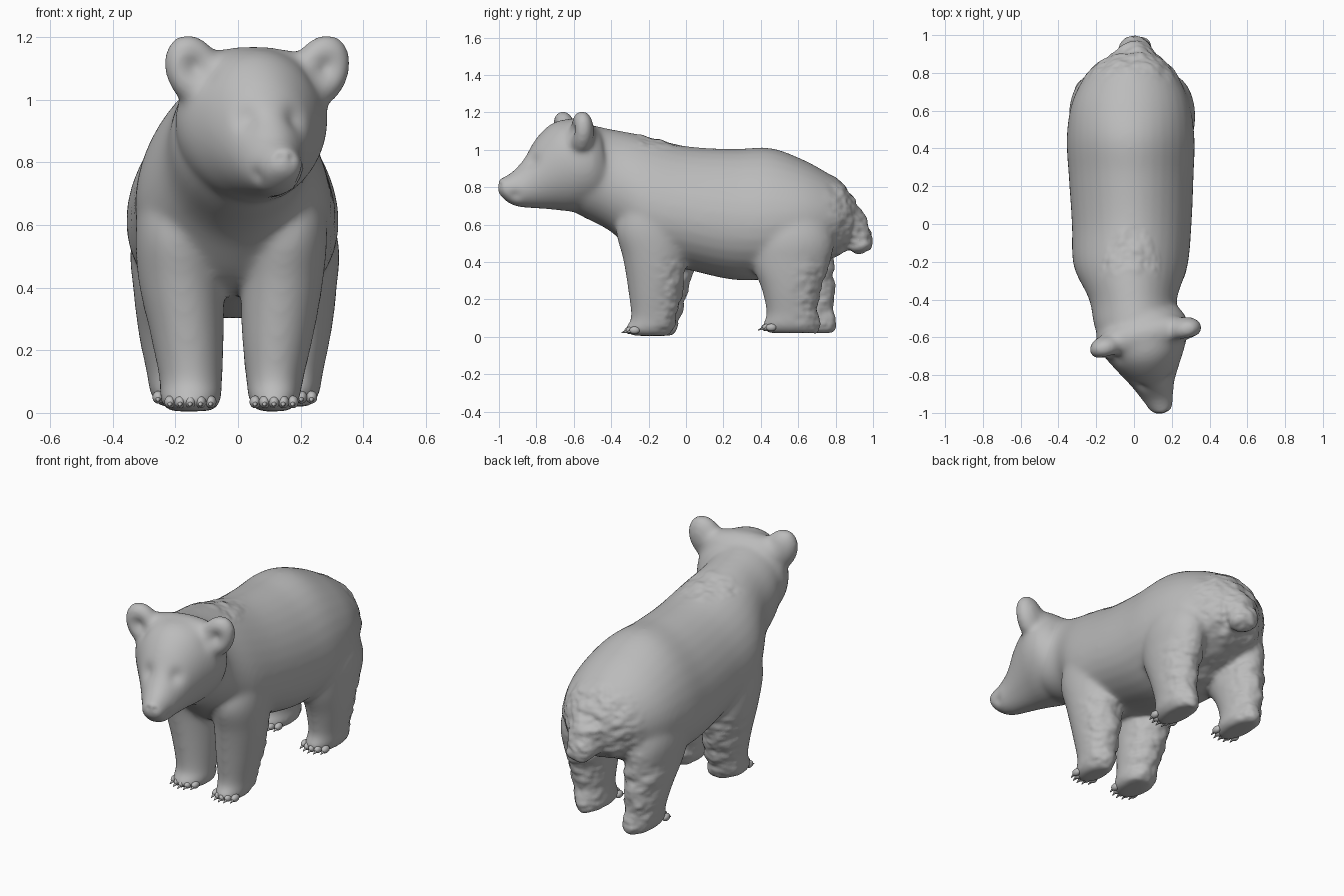
import bpy, bmesh, math
from mathutils import Vector, Matrix, noise

old = bpy.data.objects.get("Cube")
if old:
    bpy.data.objects.remove(old, do_unlink=True)

fur = bpy.data.materials.new("grey fur")
fur.use_nodes = True
GREY = (0.5, 0.5, 0.5, 1)
fur.diffuse_color = GREY
fur.node_tree.nodes["Principled BSDF"].inputs["Base Color"].default_value = GREY
SIDES = 32


def spline(keys, steps=5):
    """Catmull-Rom interpolation of ring parameters."""
    out = []
    for i in range(len(keys) - 1):
        a, b, c, d = (Vector(keys[min(max(i + k, 0), len(keys) - 1)]) for k in (-1, 0, 1, 2))
        for s in range(steps):
            t = s / steps
            out.append(0.5 * (2 * b + (c - a) * t + (2 * a - 5 * b + 4 * c - d) * t ** 2
                              + (3 * b - a - 3 * c + d) * t ** 3))
    return out + [Vector(keys[-1])]


def skin(bm, rings):
    """Join rings of points into a closed tube."""
    loops = [[bm.verts.new(p) for p in ring] for ring in rings]
    for lo, hi in zip(loops, loops[1:]):
        for i in range(SIDES):
            j = (i + 1) % SIDES
            bm.faces.new((lo[i], lo[j], hi[j], hi[i]))
    bm.faces.new(loops[0][::-1])
    bm.faces.new(loops[-1])


def lengthwise(bm, keys, matrix=Matrix()):
    """Tube along y; keys are y, x, bottom, top, half width, pear (narrower above)."""
    rings = []
    for y, x, bottom, top, wide, pear in spline(keys):
        ring = []
        for i in range(SIDES):
            a = math.tau * i / SIDES
            s = math.sin(a)
            w = wide * math.cos(a) * (1 - pear * s)
            ring.append(matrix @ Vector((x + w, y, (top + bottom) / 2 + s * (top - bottom) / 2)))
        rings.append(ring)
    skin(bm, rings)


def upright(bm, keys):
    """Tube along z; keys are z, then x and y limits."""
    rings = []
    for z, x0, x1, y0, y1 in spline(keys):
        rings.append([Vector(((x0 + x1) / 2 + math.cos(a) * (x1 - x0) / 2,
                              (y0 + y1) / 2 + math.sin(a) * (y1 - y0) / 2, z))
                      for a in (math.tau * i / SIDES for i in range(SIDES))])
    skin(bm, rings)


def ball(bm, centre, size, turn=Matrix()):
    m = Matrix.Translation(centre) @ turn @ Matrix.Diagonal((*size, 1))
    bmesh.ops.create_uvsphere(bm, u_segments=24, v_segments=16, radius=1, matrix=m)


def finish(bm, name):
    bmesh.ops.recalc_face_normals(bm, faces=bm.faces)
    mesh = bpy.data.meshes.new(name)
    bm.to_mesh(mesh)
    bm.free()
    mesh.materials.append(fur)
    obj = bpy.data.objects.new(name, mesh)
    bpy.context.collection.objects.link(obj)
    bpy.ops.object.select_all(action="DESELECT")
    obj.select_set(True)
    bpy.context.view_layer.objects.active = obj
    return obj


def ramp(value, start, end):
    t = min(max((value - start) / (end - start), 0), 1)
    return t * t * (3 - 2 * t)


body = bmesh.new()

# Torso and neck
lengthwise(body, [
    (-0.66, 0.04, 0.70, 1.10, 0.19, -0.03),
    (-0.55, 0.02, 0.64, 1.135, 0.228, 0.0),
    (-0.40, -0.005, 0.56, 1.11, 0.232, 0.08),
    (-0.22, -0.018, 0.405, 1.075, 0.3, 0.14),
    (0.0, -0.012, 0.36, 1.02, 0.314, 0.15),
    (0.25, -0.015, 0.305, 1.005, 0.328, 0.14),
    (0.45, -0.018, 0.31, 1.01, 0.336, 0.14),
    (0.62, -0.018, 0.36, 0.95, 0.316, 0.1),
    (0.75, -0.015, 0.41, 0.88, 0.265, 0.06),
    (0.84, -0.01, 0.45, 0.82, 0.198, 0.02),
    (0.90, 0.0, 0.52, 0.74, 0.11, 0.0)])

# Head, turned towards its left
turn = Matrix.Rotation(math.radians(13), 4, "Z")
head = Matrix.Translation((0.045, -0.58, 0)) @ turn
lengthwise(body, [
    (0.10, 0, 0.67, 1.12, 0.215, -0.03),
    (0.03, 0, 0.67, 1.155, 0.245, -0.07),
    (-0.05, 0, 0.67, 1.165, 0.235, -0.07),
    (-0.14, 0, 0.68, 1.14, 0.19, -0.04),
    (-0.22, 0, 0.685, 1.065, 0.143, 0.0),
    (-0.29, 0, 0.69, 0.955, 0.105, 0.06),
    (-0.35, 0.004, 0.70, 0.89, 0.083, 0.12),
    (-0.40, 0.008, 0.73, 0.858, 0.066, 0.12),
    (-0.435, 0.01, 0.765, 0.838, 0.042, 0.0)], head)
ball(body, head @ Vector((0.01, -0.41, 0.82)), (0.046, 0.033, 0.032), turn)

# Broad brow joining the ears
ball(body, head @ Vector((0, -0.01, 1.07)), (0.25, 0.1, 0.1), turn)

# Ears
for side in (-1, 1):
    tilt = turn @ Matrix.Rotation(math.radians(side * 24), 4, "Y")
    ball(body, head @ Vector((0.01 + side * 0.207, -0.03, 1.09)), (0.092, 0.068, 0.125), tilt)

# Front legs, the right one further back
upright(body, [(0.90, -0.23, -0.12, -0.22, -0.08), (0.74, -0.305, -0.08, -0.30, 0.0),
               (0.58, -0.327, -0.05, -0.345, 0.035), (0.42, -0.318, -0.045, -0.315, 0.045),
               (0.25, -0.28, -0.045, -0.29, 0.015), (0.10, -0.25, -0.05, -0.28, -0.03),
               (0.04, -0.25, -0.055, -0.315, -0.04), (0.005, -0.22, -0.08, -0.28, -0.07)])
upright(body, [(0.90, 0.09, 0.20, -0.26, -0.12), (0.74, 0.05, 0.265, -0.32, -0.04),
               (0.58, 0.025, 0.285, -0.375, 0.0), (0.42, 0.012, 0.272, -0.338, 0.0),
               (0.25, 0.012, 0.242, -0.31, -0.015), (0.10, 0.027, 0.207, -0.295, -0.05),
               (0.04, 0.035, 0.195, -0.33, -0.055), (0.005, 0.06, 0.165, -0.29, -0.085)])

# Hind legs, the right one stepping back from the knee down
for side, mid, step in ((-1, -0.015, 0.09), (1, -0.005, 0.0)):
    rows = [(0.80, 0.13, 0.25, 0.44, 0.66), (0.55, 0.08, 0.325, 0.36, 0.78),
            (0.40, 0.075, 0.32, 0.35, 0.775), (0.25, 0.085, 0.302, 0.405, 0.72),
            (0.12, 0.095, 0.275, 0.43, 0.705), (0.06, 0.085, 0.265, 0.405, 0.725),
            (0.02, 0.11, 0.235, 0.435, 0.70)]
    upright(body, [(z, *sorted((mid + side * a, mid + side * b)),
                    *(y + step * ramp(z, 0.5, 0.15) for y in (y0, y1))) for z, a, b, y0, y1 in rows])

# Tail tuft
ball(body, (0.005, 0.885, 0.60), (0.105, 0.085, 0.14), Matrix.Rotation(0.4, 4, "X"))
ball(body, (0.01, 0.925, 0.52), (0.09, 0.08, 0.08))

bear = finish(body, "bear_body")
fuse = bear.modifiers.new("fuse", "REMESH")
fuse.mode = "VOXEL"
fuse.voxel_size = 0.011
soften = bear.modifiers.new("soften", "SMOOTH")
soften.factor = 0.5
soften.iterations = 30
for mod in ("fuse", "soften"):
    bpy.ops.object.modifier_apply(modifier=mod)

# Eye sockets, ear hollows, mouth corners and nostrils: centre, radius, depth
dents = []
for side in (-1, 1):
    dents += [((side * 0.085, -0.275, 0.945), 0.042, 0.016),
              ((0.01 + side * 0.215, -0.1, 1.105), 0.05, 0.03),
              ((side * 0.08, -0.36, 0.755), 0.03, 0.01),
              ((0.01 + side * 0.022, -0.44, 0.815), 0.014, 0.008)]
dents = [(head @ Vector(c), r, d) for c, r, d in dents]

# Sculpt the dents and the shaggy fur on rump, leg backs and withers
moves = []
for v in bear.data.vertices:
    p, n = v.co.copy(), v.normal.copy()
    push = -sum(d * math.exp(-((p - c).length / r) ** 2) for c, r, d in dents)
    rump = ramp(p.y, 0.72, 0.86) * ramp(p.z, 0.92, 0.8)
    legs = ramp(p.z, 0.45, 0.36) * ramp(n.y, -0.1, 0.5)
    withers = ramp(p.z, 0.99, 1.03) * ramp(p.y, -0.3, -0.2) * ramp(p.y, 0.0, -0.06)
    shag = max(rump, 0.8 * legs, 0.8 * withers)
    if shag > 0:
        q = Vector((p.x * 12, p.y * 12, p.z * 18))
        push += shag * (0.013 * noise.noise(q) + 0.006 * noise.noise(q * 2.3))
    moves.append(p + n * push)
for v, p in zip(bear.data.vertices, moves):
    v.co = p
bpy.ops.object.shade_smooth_by_angle(angle=math.radians(50))

# Claws and toes along the front of each paw
paws = {"front_right": (-0.152, -0.285, 0.035, 0.065), "front_left": (0.115, -0.30, 0.035, 0.06),
        "hind_right": (-0.19, 0.52, 0.05, 0.065), "hind_left": (0.17, 0.43, 0.05, 0.065)}
for name, (x, y, z, spread) in paws.items():
    bm = bmesh.new()
    for i in range(5):
        t = (i - 2) / 2
        root = Vector((x + t * spread, y + 0.025 * t * t, z))
        ball(bm, root, (0.018, 0.028, 0.02))
        aim = Matrix.Rotation(math.radians(108), 4, "X")
        bmesh.ops.create_cone(bm, cap_ends=True, segments=10, radius1=0.011, radius2=0.002, depth=0.035,
                              matrix=Matrix.Translation(root + Vector((0, -0.028, -0.008))) @ aim)
    finish(bm, name + "_claws")
    bpy.ops.object.shade_smooth_by_angle(angle=math.radians(40))
